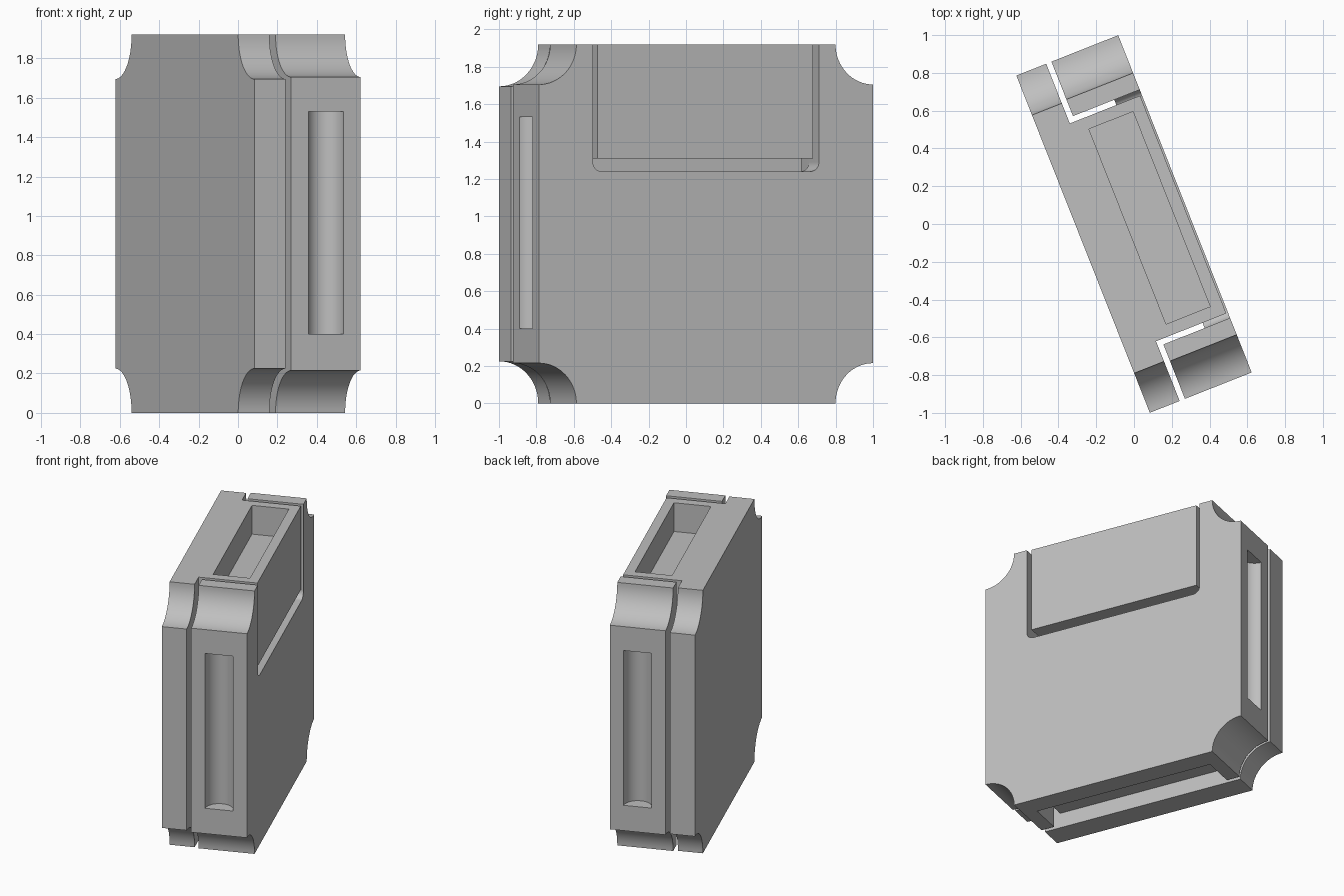
import bpy, bmesh, math
from mathutils import Matrix, Vector

cube = bpy.data.objects.get("Cube")
if cube:
    bpy.data.objects.remove(cube, do_unlink=True)

H = 1.92            # height and width of the square case
HALF = H / 2
THICK = 0.58        # full thickness
SLOT_IN, SLOT_OUT = 0.62, 0.65   # tongue half width, frame opening half width

grey = bpy.data.materials.new("plain_grey")
grey.use_nodes = True
grey.diffuse_color = (0.52, 0.52, 0.52, 1)
grey.node_tree.nodes["Principled BSDF"].inputs["Base Color"].default_value = grey.diffuse_color


def prism(name, points, direction):
    """Extrude a flat outline of 3D points along a vector."""
    bm = bmesh.new()
    face = bm.faces.new([bm.verts.new(p) for p in points])
    new = bmesh.ops.extrude_face_region(bm, geom=[face])["geom"]
    bmesh.ops.translate(bm, vec=Vector(direction),
                        verts=[v for v in new if isinstance(v, bmesh.types.BMVert)])
    bmesh.ops.recalc_face_normals(bm, faces=bm.faces)
    mesh = bpy.data.meshes.new(name)
    bm.to_mesh(mesh)
    bm.free()
    mesh.materials.append(grey)
    ob = bpy.data.objects.new(name, mesh)
    bpy.context.collection.objects.link(ob)
    return ob


def box(name, x0, x1, y, z0, z1):
    return prism(name, [(x0, -y, z0), (x1, -y, z0), (x1, -y, z1), (x0, -y, z1)], (0, 2 * y, 0))


def arc(cy, cz, r, start, end, steps=16):
    angles = [math.radians(start + (end - start) * i / steps) for i in range(steps + 1)]
    return [(cy + r * math.cos(a), cz + r * math.sin(a)) for a in angles]


def notched_plate(name, x0, x1, r):
    """Square plate with a concave quarter circle at every corner."""
    outline = []
    for cy, cz, start in ((-HALF, 0, 90), (HALF, 0, 180), (HALF, H, 270), (-HALF, H, 360)):
        outline += arc(cy, cz, r, start, start - 90)
    return prism(name, [(x0, y, z) for y, z in outline], (x1 - x0, 0, 0))


def cut(ob, cutter):
    cutter.hide_render = True
    mod = ob.modifiers.new("cut", "BOOLEAN")
    mod.operation = "DIFFERENCE"
    mod.solver = "EXACT"
    mod.object = cutter
    bpy.context.view_layer.objects.active = ob
    bpy.ops.object.modifier_apply(modifier=mod.name)
    bpy.data.objects.remove(cutter, do_unlink=True)


# Thin cover plate on one side
cover = notched_plate("cover_plate", 0, 0.17, 0.225)

# Outer frame, hollow from top to bottom
frame = notched_plate("outer_frame", 0.20, THICK, 0.215)
cut(frame, box("hollow", 0.1, 0.435, SLOT_OUT, -0.1, H + 0.1))

# Window in the outer wall with rounded lower corners
r, sill = 0.05, 1.24
window = arc(-SLOT_OUT + r, sill + r, r, 180, 270, 8) + arc(SLOT_OUT - r, sill + r, r, 270, 360, 8)
window += [(SLOT_OUT, H + 0.1), (-SLOT_OUT, H + 0.1)]
cut(frame, prism("window", [(0.4, y, z) for y, z in window], (0.3, 0, 0)))

# Half-round finger grooves in both ends
for side in (-1, 1):
    ring = arc(0.39, side * HALF, 0.095, 0, 360, 48)[:-1]
    cut(frame, prism("groove", [(x, y, 0.40) for x, y in ring], (0, 0, 1.13)))

# Stepped tongue that fills the hollow and the window
step = [(0.17, 0.11), (0.405, 0.11), (0.405, 1.31), (0.57, 1.31), (0.57, H), (0.17, H)]
tongue = prism("tongue_block", [(x, -SLOT_IN, z) for x, z in step], (0, 2 * SLOT_IN, 0))
cut(tongue, box("pocket", 0.253, 0.504, 0.555, H - 0.21, H + 0.1))

# Turn the case about the vertical axis and shade it
place = Matrix.Rotation(math.radians(21.6), 4, "Z") @ Matrix.Translation((-THICK / 2, 0, 0))
bpy.ops.object.select_all(action="DESELECT")
for ob in (cover, frame, tongue):
    ob.data.transform(place)
    ob.select_set(True)
bpy.context.view_layer.objects.active = frame
bpy.ops.object.shade_smooth_by_angle(angle=math.radians(30))
